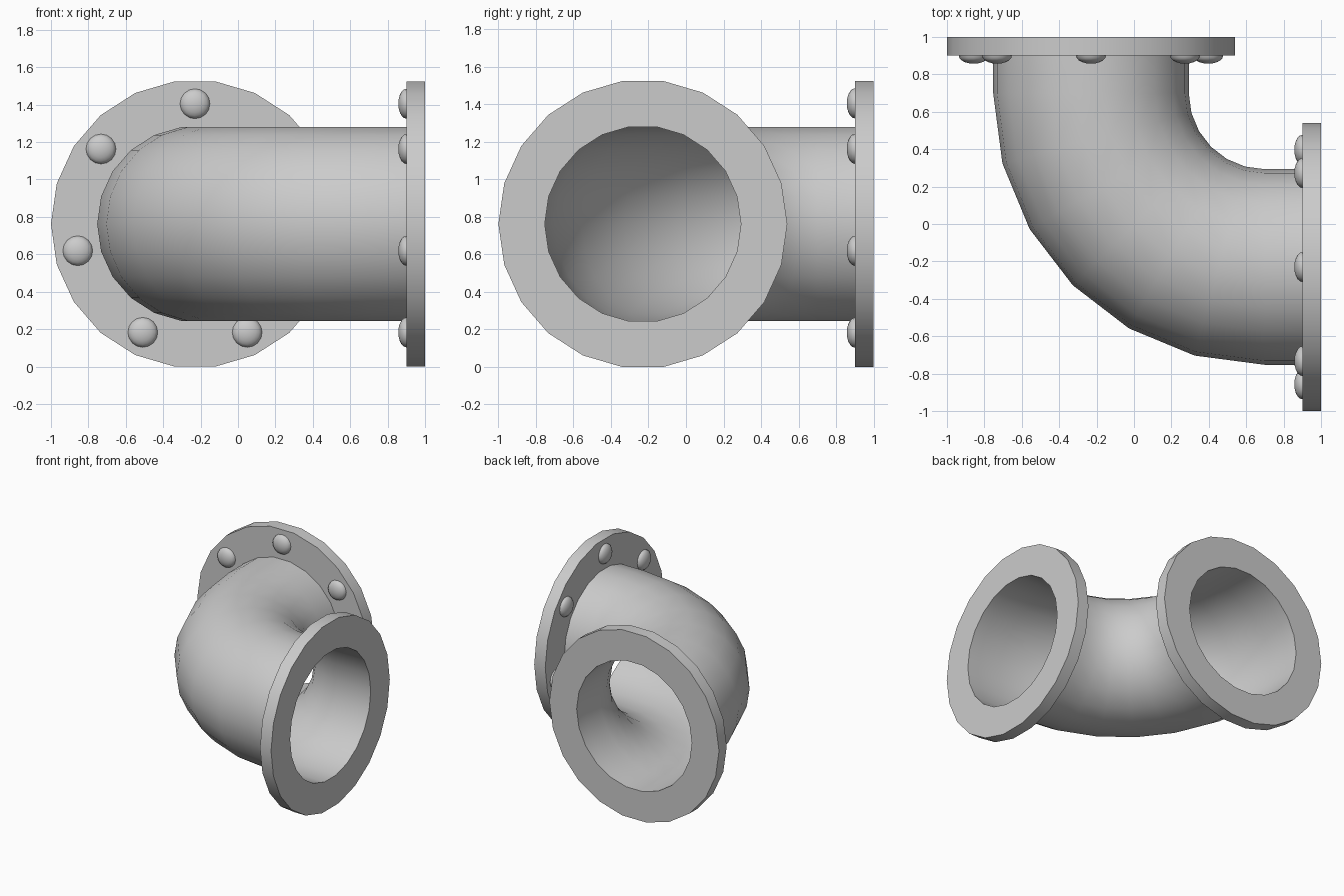
import bpy, bmesh
from math import sin, cos, pi, radians
from mathutils import Vector

if "Cube" in bpy.data.objects:
    bpy.data.objects.remove(bpy.data.objects["Cube"])

SIDES = 22
MID, ZC = -0.23, 0.762          # pipe axis offset and height
PIPE_R, FLANGE_R = 0.523, 0.77
BEND_C, BEND_R = 0.70, 0.93     # bend centre (x = y) and radius


def ring(center, u, r, n=SIDES):
    """Upright circle spanned by horizontal direction u and z."""
    return [Vector(center) + u * (r * cos(2 * pi * i / n)) + Vector((0, 0, r * sin(2 * pi * i / n)))
            for i in range(n)]


def loft(name, rings, closed=False):
    """Skin a list of rings into one smooth-shaded object."""
    bm = bmesh.new()
    rows = [[bm.verts.new(p) for p in r] for r in rings]
    n = len(rows[0])
    pairs = list(zip(rows, rows[1:])) + ([(rows[-1], rows[0])] if closed else [])
    for a, b in pairs:
        for i in range(n):
            j = (i + 1) % n
            bm.faces.new((a[i], a[j], b[j], b[i]))
    bmesh.ops.remove_doubles(bm, verts=bm.verts, dist=1e-5)
    bmesh.ops.recalc_face_normals(bm, faces=bm.faces)
    me = bpy.data.meshes.new(name)
    bm.to_mesh(me)
    bm.free()
    ob = bpy.data.objects.new(name, me)
    bpy.context.collection.objects.link(ob)
    bpy.ops.object.select_all(action='DESELECT')
    ob.select_set(True)
    bpy.context.view_layer.objects.active = ob
    bpy.ops.object.shade_smooth_by_angle(angle=radians(30))
    return ob


X, Y = Vector((1, 0, 0)), Vector((0, 1, 0))

# Elbow pipe: short straight ends and a 90 degree bend in six steps
rings = [ring((MID, 0.9, ZC), X, PIPE_R)]
for k in range(7):
    a = radians(15 * k)
    u = Vector((cos(a), sin(a), 0))
    rings.append(ring(Vector((BEND_C, BEND_C, ZC)) - u * BEND_R, u, PIPE_R))
rings.append(ring((0.9, MID, ZC), Y, PIPE_R))
loft("elbow_pipe", rings)

for side, u, axis in (("back", X, Y), ("right", Y, X)):
    base = u * MID + Vector((0, 0, ZC))
    # Flange ring
    loft(side + "_flange",
         [ring(base + axis * d, u, r) for d, r in
          ((0.9, PIPE_R), (0.9, FLANGE_R), (1.0, FLANGE_R), (1.0, PIPE_R))], closed=True)
    # Seven domed bolt heads on the inner face
    for k in range(7):
        t = pi / 2 + 2 * pi * k / 7
        c = base + u * (0.643 * cos(t)) + Vector((0, 0, 0.643 * sin(t)))
        loft(f"{side}_bolt_{k + 1}",
             [ring(c + axis * (0.9 - 0.043 * sin(e)), u, 0.08 * cos(e), 16)
              for e in (pi / 2 * i / 5 for i in range(6))])
